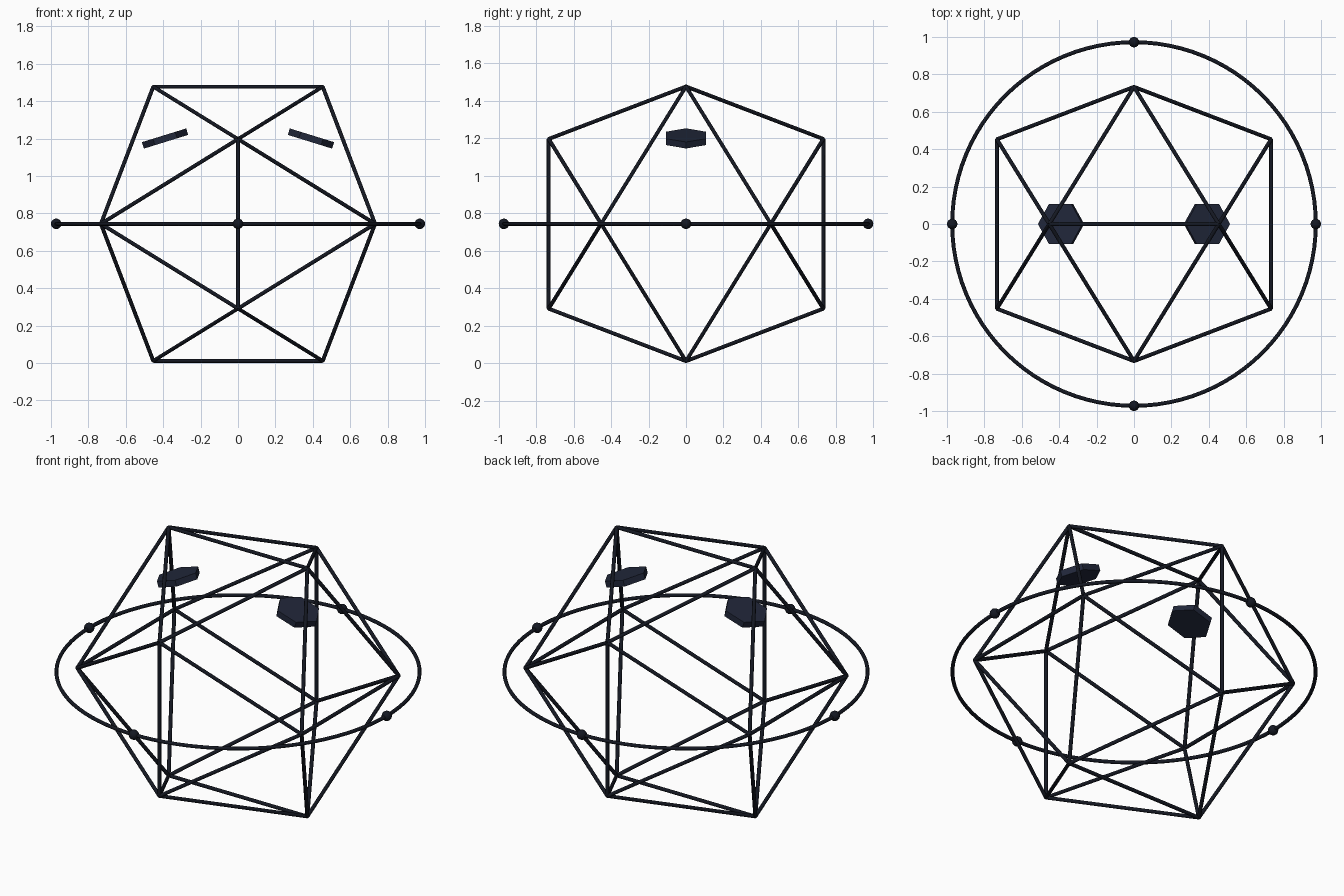
import bpy, bmesh, math
from mathutils import Vector, Matrix

if "Cube" in bpy.data.objects:
    bpy.data.objects.remove(bpy.data.objects["Cube"])

ZC = 0.744            # centre height
A, B = 0.453, 0.733   # icosahedron half sizes (golden ratio)
ROD = 0.0105
RING = 0.972


def material(name, rgb):
    m = bpy.data.materials.new(name)
    m.diffuse_color = (*rgb, 1)
    m.use_nodes = True
    m.node_tree.nodes["Principled BSDF"].inputs["Base Color"].default_value = m.diffuse_color
    return m


line_mat = material("dark_line", (0.007, 0.009, 0.016))
plate_mat = material("dark_navy", (0.015, 0.020, 0.042))


def finish(name, bm, mat, smooth=True):
    me = bpy.data.meshes.new(name)
    for f in bm.faces:
        f.smooth = smooth
    if smooth:
        for e in bm.edges:
            e.smooth = e.calc_face_angle(0) < math.radians(50)
    bm.to_mesh(me)
    bm.free()
    me.materials.append(mat)
    ob = bpy.data.objects.new(name, me)
    bpy.context.collection.objects.link(ob)
    return ob


# Icosahedron frame: one rod along each of the 30 edges
centre = Vector((0, 0, ZC))
verts = []
for s in (-1, 1):
    for t in (-1, 1):
        verts += [Vector((s * A, 0, t * B)), Vector((s * B, t * A, 0)), Vector((0, s * B, t * A))]
bm = bmesh.new()
for i, p in enumerate(verts):
    for q in verts[i + 1:]:
        d = q - p
        if d.length < 2.1 * A:
            mat = Matrix.Translation(centre + (p + q) / 2) @ d.to_track_quat('Z', 'Y').to_matrix().to_4x4()
            bmesh.ops.create_cone(bm, cap_ends=True, segments=8, radius1=ROD, radius2=ROD,
                                  depth=d.length, matrix=mat)
finish("icosahedron_frame", bm, line_mat)

# Orbit ring
bpy.ops.mesh.primitive_torus_add(major_radius=RING, minor_radius=0.0105, major_segments=96,
                                 minor_segments=8, location=centre)
ring = bpy.context.object
ring.name = "orbit_ring"
ring.data.materials.append(line_mat)
bpy.ops.object.shade_smooth()

# Four beads on the ring
for i in range(4):
    a = i * math.pi / 2
    bm = bmesh.new()
    bmesh.ops.create_uvsphere(bm, u_segments=16, v_segments=10, radius=0.028)
    ob = finish(f"ring_bead_{i + 1}", bm, line_mat)
    ob.location = (RING * math.cos(a), RING * math.sin(a), ZC)

# Two tilted hexagonal plates, sloping down outwards
for s, side in ((-1, "left"), (1, "right")):
    bm = bmesh.new()
    bmesh.ops.create_cone(bm, cap_ends=True, segments=6, radius1=0.124, radius2=0.124, depth=0.036,
                          matrix=Matrix.Rotation(math.pi / 2, 4, 'Z'))
    # put two corners on the x axis
    far = max(bm.verts, key=lambda v: v.co.x).co
    bmesh.ops.rotate(bm, verts=bm.verts, cent=(0, 0, 0),
                     matrix=Matrix.Rotation(-math.atan2(far.y, far.x), 3, 'Z'))
    ob = finish(f"hex_plate_{side}", bm, plate_mat, smooth=False)
    ob.rotation_euler.y = s * math.radians(17.2)
    ob.location = (s * 0.39, 0, 1.2)
